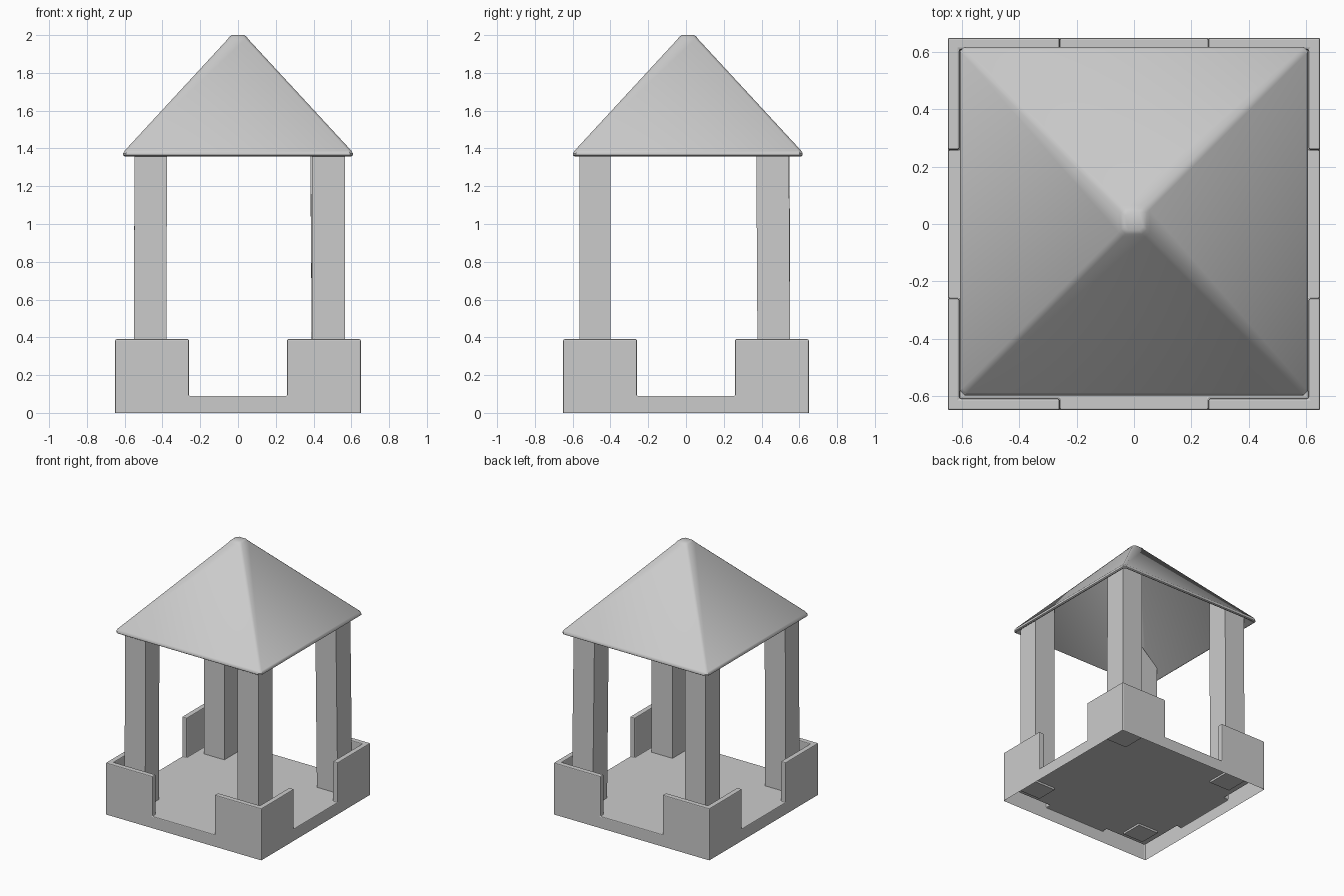
import bpy, bmesh

if "Cube" in bpy.data.objects:
    bpy.data.objects.remove(bpy.data.objects["Cube"])


def finish(bm, name, smooth=None, bevel=None):
    bmesh.ops.recalc_face_normals(bm, faces=bm.faces)
    me = bpy.data.meshes.new(name)
    bm.to_mesh(me)
    bm.free()
    ob = bpy.data.objects.new(name, me)
    bpy.context.collection.objects.link(ob)
    if bevel:
        mod = ob.modifiers.new("soft_edges", 'BEVEL')
        mod.width = bevel
        mod.segments = 2
        mod.limit_method = 'ANGLE'
    if smooth:
        bpy.ops.object.select_all(action='DESELECT')
        ob.select_set(True)
        bpy.context.view_layer.objects.active = ob
        bpy.ops.object.shade_smooth_by_angle(angle=smooth)
    return ob


# Base: open-bottomed sheet with floor and four raised corner walls
FLOOR, WALL = 0.09, 0.39
grid = [-0.65, -0.61, -0.26, 0.26, 0.61, 0.65]


def height(i, j):
    if not (0 <= i < 5 and 0 <= j < 5):
        return 0
    rim = i in (0, 4) or j in (0, 4)
    return WALL if rim and i != 2 and j != 2 else FLOOR


bm = bmesh.new()


def quad(*pts):
    bm.faces.new([bm.verts.new(p) for p in pts])


for i in range(5):
    for j in range(5):
        x0, x1, y0, y1 = grid[i], grid[i + 1], grid[j], grid[j + 1]
        h = height(i, j)
        quad((x0, y0, h), (x1, y0, h), (x1, y1, h), (x0, y1, h))
        # vertical faces wherever the neighbour is lower
        sides = [(0, -1, (x0, y0), (x1, y0)), (1, 0, (x1, y0), (x1, y1)),
                 (0, 1, (x1, y1), (x0, y1)), (-1, 0, (x0, y1), (x0, y0))]
        for di, dj, a, b in sides:
            low = height(i + di, j + dj)
            for z0, z1 in ((0, FLOOR), (FLOOR, WALL)):
                if low <= z0 and h >= z1:
                    quad((*a, z0), (*b, z0), (*b, z1), (*a, z1))
bmesh.ops.remove_doubles(bm, verts=bm.verts, dist=1e-4)
bmesh.ops.dissolve_limit(bm, angle_limit=0.02, verts=bm.verts, edges=bm.edges)
finish(bm, "base", bevel=0.006)

# Columns: tops cut to follow the underside of the roof
ROOF_Y = 0.01


def roof_under(x, y):
    return 1.365 + (0.59 - max(abs(x), abs(y - ROOF_Y))) * 1.089


def column(name, xs, ys, lean):
    bm = bmesh.new()
    ring = [(xs[0], ys[0]), (xs[1], ys[0]), (xs[1], ys[1]), (xs[0], ys[1])]
    low = [bm.verts.new((x, y, 0.075)) for x, y in ring]
    top = []
    for x, y in ring:
        x, y = x + lean[0], y + lean[1]
        top.append(bm.verts.new((x, y, roof_under(x, y))))
    bm.faces.new(low[::-1])
    for k in range(4):
        n = (k + 1) % 4
        bm.faces.new((low[k], low[n], top[n], top[k]))
    # split the top along the hip line
    s = min(range(4), key=lambda k: abs(ring[k][0]) + abs(ring[k][1]))
    t = top[s:] + top[:s]
    bm.faces.new((t[0], t[1], t[2]))
    bm.faces.new((t[0], t[2], t[3]))
    finish(bm, name)


left, right = (-0.552, -0.38), (0.393, 0.567)
front, back = (-0.565, -0.40), (0.38, 0.553)
column("front_left_column", left, front, (0.004, 0))
column("front_right_column", right, front, (0, 0))
column("back_left_column", left, back, (0.004, -0.005))
column("back_right_column", right, back, (-0.011, -0.008))

# Roof: hollow pyramid made of square rings with softened hips
profile = [(0.03, 1.97), (0.59, 1.362), (0.60, 1.358), (0.608, 1.364),
           (0.608, 1.374), (0.600, 1.388), (0.055, 1.978), (0.045, 1.992),
           (0.032, 2.0)]
bm = bmesh.new()
rings = []
for h, z in profile:
    c = h - min(0.016, h * 0.4)
    pts = [(c, -h), (h, -c), (h, c), (c, h), (-c, h), (-h, c), (-h, -c), (-c, -h)]
    rings.append([bm.verts.new((x, y + ROOF_Y, z)) for x, y in pts])
for a, b in zip(rings, rings[1:]):
    for k in range(8):
        n = (k + 1) % 8
        bm.faces.new((a[k], a[n], b[n], b[k]))
bm.faces.new(rings[0][::-1])
bm.faces.new(rings[-1])
finish(bm, "roof", smooth=0.62)
